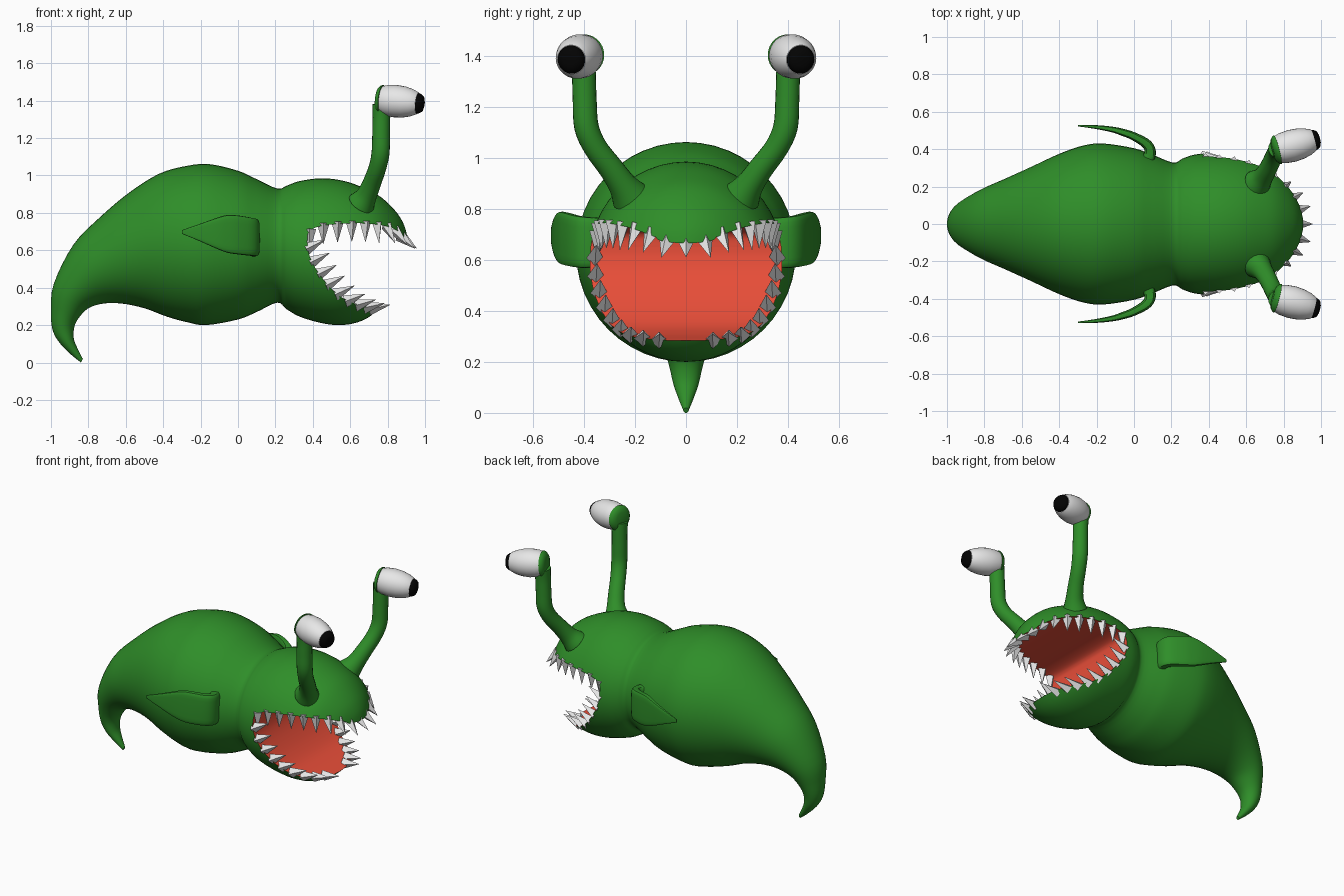
import bpy, bmesh, math
from mathutils import Vector as V, Matrix

if "Cube" in bpy.data.objects:
    bpy.data.objects.remove(bpy.data.objects["Cube"])


def material(name, rgb):
    m = bpy.data.materials.new(name)
    m.diffuse_color = (*rgb, 1)
    m.use_nodes = True
    m.node_tree.nodes["Principled BSDF"].inputs["Base Color"].default_value = m.diffuse_color
    return m


GREEN = material("skin green", (0.028, 0.27, 0.022))
RED = material("mouth red", (0.80, 0.075, 0.04))
WHITE = material("tooth and eye white", (0.8, 0.8, 0.8))
BLACK = material("pupil black", (0.001, 0.001, 0.001))


def finish(name, bm, mats, index=0, angle=40):
    bmesh.ops.recalc_face_normals(bm, faces=bm.faces)
    for f in bm.faces:
        f.material_index = index
    me = bpy.data.meshes.new(name)
    bm.to_mesh(me)
    bm.free()
    ob = bpy.data.objects.new(name, me)
    bpy.context.collection.objects.link(ob)
    for m in mats:
        me.materials.append(m)
    smooth(ob, angle)
    return ob


def smooth(ob, angle):
    bpy.ops.object.select_all(action='DESELECT')
    ob.select_set(True)
    bpy.context.view_layer.objects.active = ob
    if angle:
        bpy.ops.object.shade_smooth_by_angle(angle=math.radians(angle))


def spline(rows, sub):
    """Catmull-Rom through rows of numbers."""
    out = []
    for i in range(len(rows) - 1):
        p0, p1 = rows[max(i - 1, 0)], rows[i]
        p2, p3 = rows[i + 1], rows[min(i + 2, len(rows) - 1)]
        for k in range(sub):
            t = k / sub
            out.append([0.5 * (2 * b + (c - a) * t + (2 * a - 5 * b + 4 * c - d) * t * t
                               + (3 * b - a - 3 * c + d) * t ** 3)
                        for a, b, c, d in zip(p0, p1, p2, p3)])
    return out + [list(rows[-1])]


def ring(c, a, b, n=40, p=1.0):
    """Ellipse, or rounded box when p < 1."""
    pts = []
    for i in range(n):
        t = 2 * math.pi * i / n
        co, si = math.cos(t), math.sin(t)
        pts.append(c + a * math.copysign(abs(co) ** p, co) + b * math.copysign(abs(si) ** p, si))
    return pts


def loft(name, rings, mats, index=0, angle=40):
    bm = bmesh.new()
    vs = [[bm.verts.new(p) for p in r] for r in rings]
    n = len(vs[0])
    for r, q in zip(vs, vs[1:]):
        for i in range(n):
            bm.faces.new((r[i], r[(i + 1) % n], q[(i + 1) % n], q[i]))
    bm.faces.new(vs[0])
    bm.faces.new(vs[-1])
    return finish(name, bm, mats, index, angle)


def body_rings(rows, sub=4):
    out = []
    for tx, tz, bx, bz, w in spline(rows, sub):
        t, b = V((tx, 0, tz)), V((bx, 0, bz))
        out.append(ring((t + b) / 2, (t - b) / 2, V((0, w, 0)), 48))
    return out


# body: each row is top point x z, bottom point x z, half width
tail = [(-.84, .0, -.83, .02, .01), (-.89, .04, -.86, .08, .03), (-.95, .1, -.878, .13, .05),
        (-.99, .17, -.875, .19, .065), (-1, .27, -.85, .24, .088), (-.985, .42, -.8, .29, .13),
        (-.88, .63, -.72, .315, .19), (-.74, .775, -.62, .315, .245), (-.58, .91, -.5, .29, .31),
        (-.42, 1.01, -.38, .245, .375), (-.27, 1.052, -.27, .215, .42), (-.15, 1.06, -.17, .2, .43),
        (0, 1.025, 0, .23, .405), (.1, .98, .1, .27, .37), (.21, .93, .21, .32, .328)]
head = [(.26, .945, .26, .285, .35), (.33, .97, .33, .245, .372), (.45, .985, .45, .21, .382),
        (.57, .97, .55, .2, .376), (.68, .93, .64, .215, .355), (.77, .88, .71, .25, .315),
        (.85, .8, .77, .31, .24), (.89, .73, .83, .4, .15), (.905, .67, .875, .5, .07)]
body = loft("body", body_rings(tail + head), [GREEN, RED])

# mouth outline seen from the side
upper = [(.37, .65), (.375, .69), (.4, .715), (.46, .733), (.55, .742), (.65, .745), (.75, .737),
         (.82, .72), (.87, .693), (.905, .665), (1.1, .6)]
lower = [(.37, .65), (.373, .61), (.39, .55), (.43, .48), (.49, .405), (.56, .345), (.64, .31),
         (.72, .29), (.78, .275), (1.1, .2)]
up, low = spline(upper, 8), spline(lower, 8)


def lip_points(profile):
    """Follow one side of the lip on the outer skin, then on to the middle."""
    bpy.context.view_layer.update()
    pts = []
    for x, z in profile:
        hit, co, no, _ = body.ray_cast(V((x, -2, z)), V((0, 1, 0)))
        if hit:
            pts.append((co.copy(), V((no.x, no.y, 0)).normalized()))
    end = pts[-1][0]
    pts.append((V((end.x + .004, 0, end.z)), V((1, 0, 0))))
    return pts


def along(pts, f):
    """Point and normal at fraction f of the lip length."""
    lens = [(b[0] - a[0]).length for a, b in zip(pts, pts[1:])]
    d = f * sum(lens)
    for i, s in enumerate(lens):
        if d <= s or i == len(lens) - 1:
            t = min(d / max(s, 1e-6), 1)
            return (pts[i][0].lerp(pts[i + 1][0], t), pts[i][1].lerp(pts[i + 1][1], t).normalized())
        d -= s


def teeth(name, pts, fractions, direction, r, length):
    bm = bmesh.new()
    for f in fractions:
        p, n = along(pts, f)
        d = direction(p, n).normalized()
        p = p - n * .02
        for s in ((1, -1) if f < 1 else (1,)):
            q, e = V((p.x, p.y * s, p.z)), V((d.x, d.y * s, d.z))
            m = (Matrix.Translation(q) @ e.to_track_quat('Z', 'Y').to_matrix().to_4x4()
                 @ Matrix.Translation((0, 0, length / 2 - .012)))
            bmesh.ops.create_cone(bm, cap_ends=True, segments=4, radius1=r, radius2=.001,
                                  depth=length, matrix=m)
    finish(name, bm, [WHITE], angle=0)


def upper_dir(p, n):
    return V((0, 0, -1)) + n * (.02 + 1.3 * max(0, p.x - .74) / .16)


def lower_dir(p, n):
    return V((1, 0, .5 - .3 * max(0, min(1, (p.x - .5) / .2)))) - n * .05


teeth("upper_teeth", lip_points(up), [(i + .7) / 9.7 for i in range(9)] + [1], upper_dir, .034, .11)
teeth("lower_teeth", lip_points(low), [.05 + .1 * i for i in range(9)], lower_dir, .034, .115)

# cut the mouth straight across the head
outline = up + low[:0:-1]
opening = loft("mouth_opening", [[V((x, y, z)) for x, z in outline] for y in (-.8, .8)],
               [GREEN, RED], 1)
opening.hide_render = True
mod = body.modifiers.new("cut", 'BOOLEAN')
mod.operation, mod.solver, mod.object = 'DIFFERENCE', 'EXACT', opening
smooth(body, 0)
bpy.ops.object.modifier_apply(modifier=mod.name)
bpy.data.objects.remove(opening)
smooth(body, 40)

# paired parts: eye stalks, eyes and fins
stalk = [(.66, .22, .85, .075), (.688, .25, .895, .056), (.716, .295, .96, .049), (.745, .355, 1.04, .047),
         (.762, .39, 1.12, .048), (.765, .397, 1.22, .047), (.767, .4, 1.31, .047), (.768, .405, 1.38, .05)]
fin = [(.05, .30, .665, .1, .04), (.085, .375, .667, .1, .032), (.07, .425, .672, .102, .027),
       (0, .468, .682, .104, .022), (-.06, .49, .688, .1, .019), (-.12, .506, .691, .08, .015),
       (-.21, .519, .695, .044, .01), (-.3, .526, .698, .01, .004)]
for s, side in ((-1, "near"), (1, "far")):
    rows = spline(stalk, 4)
    pts = [V((x, y * s, z)) for x, y, z, r in rows]
    rings = []
    for i, row in enumerate(rows):
        d = (pts[min(i + 1, len(pts) - 1)] - pts[max(i - 1, 0)]).normalized()
        a = d.cross(V((0, 1, 0))).normalized()
        rings.append(ring(pts[i], a * row[3], d.cross(a) * row[3], 20))
    loft(side + "_eye_stalk", rings, [GREEN])

    # barrel-shaped eye held in a thin green cup
    o = V((.765, .397 * s, 1.405))
    d = (V((.985, .455 * s, 1.383)) - o).normalized()
    a = d.cross(V((0, 1, 0))).normalized()
    b = d.cross(a)

    def lathe(name, prof, mat):
        loft(name, [ring(o + d * h, a * r, b * r, 28) for h, r in prof], [mat])

    lathe(side + "_eye_cup", [(-.024, .04), (-.018, .062), (-.006, .076), (.004, .08), (.006, .07)], GREEN)
    lathe(side + "_eyeball", [(0, .072), (.03, .082), (.08, .087), (.13, .083), (.17, .073), (.2, .06),
                              (.204, .057)], WHITE)
    lathe(side + "_pupil", [(.2, .054), (.206, .0555), (.218, .051), (.23, .042), (.236, .024)], BLACK)

    # swept-back fin
    rows = spline(fin, 4)
    pts = [V((x, y * s, z)) for x, y, z, h, t in rows]
    rings = []
    for i, row in enumerate(rows):
        e = pts[min(i + 1, len(pts) - 1)] - pts[max(i - 1, 0)]
        e.z = 0
        side_dir = e.normalized().cross(V((0, 0, 1)))
        rings.append(ring(pts[i], V((0, 0, row[3])), side_dir * row[4], 20, .45))
    loft(side + "_fin", rings, [GREEN])
